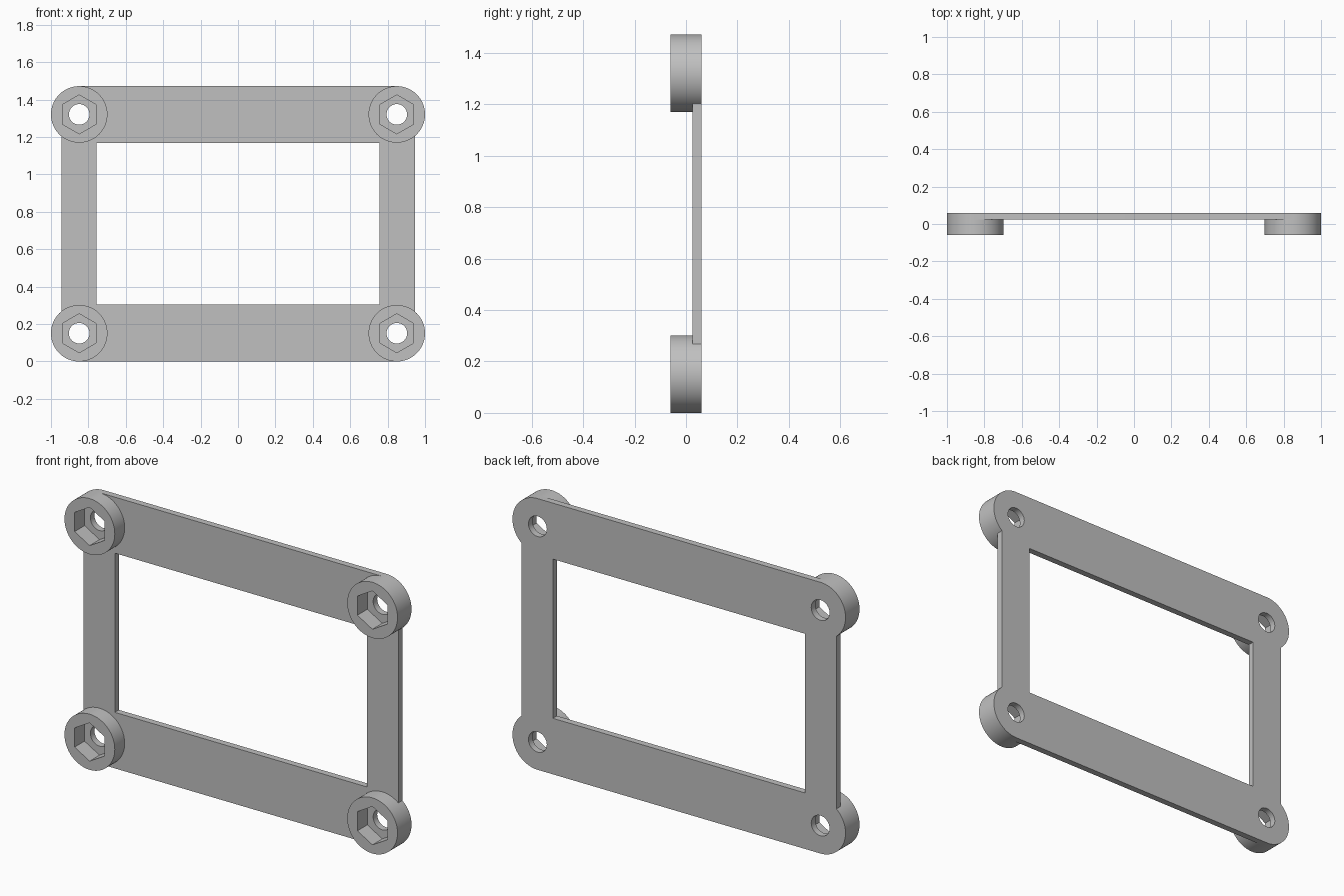
import bpy, bmesh
from math import sin, cos, acos, pi, radians
from mathutils import Matrix

cube = bpy.data.objects.get("Cube")
if cube:
    bpy.data.objects.remove(cube, do_unlink=True)

# Main dimensions
HEIGHT = 1.472
BOSS_R, HOLE_R, HEX_R = 0.151, 0.055, 0.104
CX, CZ = 1 - BOSS_R, BOSS_R            # boss centre, lower corner
SIDE_X, WIN_X, WIN_Z = 0.945, 0.757, 0.304
FRONT, STEP, BACK = -0.06, 0.025, 0.06
SEGMENTS = 96

grey = bpy.data.materials.new("plain_grey")
grey.use_nodes = True
colour = (0.53, 0.53, 0.53, 1)
grey.diffuse_color = colour
grey.node_tree.nodes["Principled BSDF"].inputs["Base Color"].default_value = colour


def ring(cx, cz, radius, sides):
    """Regular polygon with one corner pointing straight up."""
    angles = [pi / 2 + 2 * pi * i / sides for i in range(sides)]
    return [(cx + radius * cos(a), cz + radius * sin(a)) for a in angles]


def slab(name, loops, y0, y1):
    """Extrude closed x-z loops (outline first, then openings) from y0 to y1."""
    curve = bpy.data.curves.new(name + "_profile", 'CURVE')
    curve.dimensions, curve.fill_mode = '2D', 'BOTH'
    curve.extrude = (y1 - y0) / 2
    for loop in loops:
        spline = curve.splines.new('POLY')
        spline.points.add(len(loop) - 1)
        for point, (x, z) in zip(spline.points, loop):
            point.co = (x, z, 0, 1)
        spline.use_cyclic_u = True
    helper = bpy.data.objects.new(name + "_profile", curve)
    bpy.context.collection.objects.link(helper)
    deps = bpy.context.evaluated_depsgraph_get()
    mesh = bpy.data.meshes.new_from_object(helper.evaluated_get(deps))
    bpy.data.objects.remove(helper, do_unlink=True)

    # Stand the profile upright and weld it
    mesh.transform(Matrix.Translation((0, (y0 + y1) / 2, 0)) @ Matrix.Rotation(pi / 2, 4, 'X'))
    bm = bmesh.new()
    bm.from_mesh(mesh)
    bmesh.ops.remove_doubles(bm, verts=bm.verts, dist=1e-5)
    bmesh.ops.recalc_face_normals(bm, faces=bm.faces)
    bm.to_mesh(mesh)
    bm.free()
    mesh.name = name
    mesh.materials.clear()
    mesh.materials.append(grey)
    obj = bpy.data.objects.new(name, mesh)
    bpy.context.collection.objects.link(obj)
    bpy.ops.object.select_all(action='DESELECT')
    obj.select_set(True)
    bpy.context.view_layer.objects.active = obj
    bpy.ops.object.shade_smooth_by_angle(angle=radians(30))
    return obj


# Frame outline: one rounded corner ear, mirrored to the other three
end = acos((SIDE_X - CX) / BOSS_R)
step = 2 * pi / SEGMENTS
angles = [-pi / 2 + i * step for i in range(int((end + pi / 2) / step) + 1)] + [end]
corner = [(CX + BOSS_R * cos(a), CZ + BOSS_R * sin(a)) for a in angles]
right_half = corner + [(x, HEIGHT - z) for x, z in reversed(corner)]
outline = right_half + [(-x, z) for x, z in reversed(right_half)]
window = [(-WIN_X, WIN_Z), (WIN_X, WIN_Z),
          (WIN_X, HEIGHT - WIN_Z), (-WIN_X, HEIGHT - WIN_Z)]

centres = {"lower_left": (CX, CZ), "lower_right": (-CX, CZ),
           "upper_left": (CX, HEIGHT - CZ), "upper_right": (-CX, HEIGHT - CZ)}

# Thin frame plate with window and screw holes
holes = [ring(x, z, HOLE_R, 48) for x, z in centres.values()]
slab("frame_plate", [outline, window] + holes, STEP, BACK)

# Corner bosses with hexagonal nut pockets
for place, (x, z) in centres.items():
    slab(place + "_nut_boss", [ring(x, z, BOSS_R, SEGMENTS), ring(x, z, HEX_R, 6)], FRONT, STEP)
